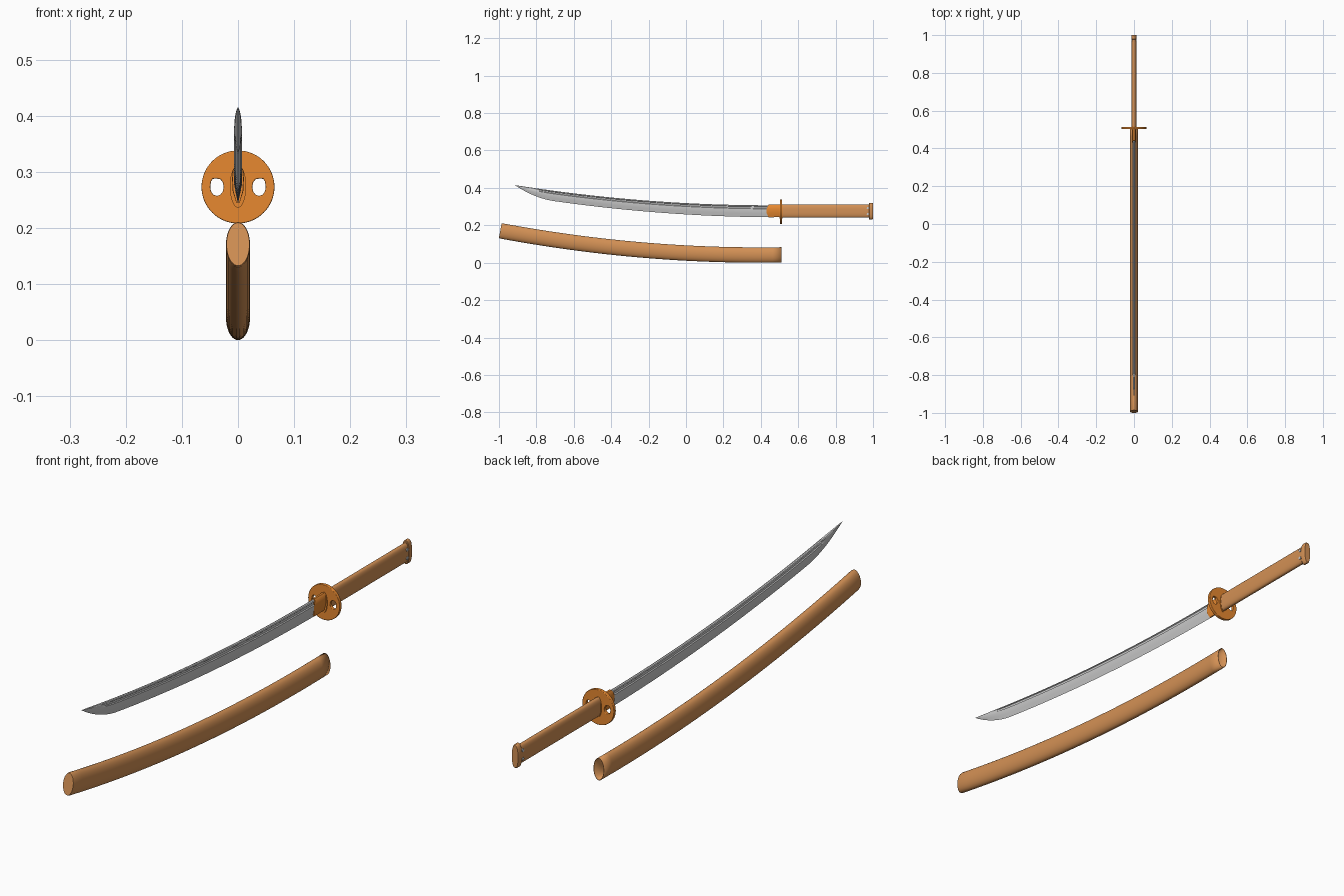
import bpy, bmesh, math
from mathutils import Vector

if "Cube" in bpy.data.objects:
    bpy.data.objects.remove(bpy.data.objects["Cube"])

ZC = 0.276          # height of the grip axis


def material(name, rgb):
    m = bpy.data.materials.new(name)
    m.diffuse_color = (*rgb, 1)
    m.use_nodes = True
    m.node_tree.nodes["Principled BSDF"].inputs["Base Color"].default_value = m.diffuse_color
    return m


WOOD = material("wood", (0.65, 0.28, 0.09))
ORANGE = material("orange_metal", (0.80, 0.25, 0.03))


def finish(ob, mat, angle=35):
    if mat:
        ob.data.materials.append(mat)
    bpy.ops.object.select_all(action='DESELECT')
    ob.select_set(True)
    bpy.context.view_layer.objects.active = ob
    bpy.ops.object.shade_smooth_by_angle(angle=math.radians(angle))
    return ob


def loft(name, rings, mat=None, cap_first=True, cap_last=True, angle=35):
    """Skin a list of equal-length closed rings."""
    bm = bmesh.new()
    vs = [[bm.verts.new(p) for p in r] for r in rings]
    n = len(rings[0])
    for a, b in zip(vs, vs[1:]):
        for i in range(n):
            j = (i + 1) % n
            bm.faces.new((a[i], a[j], b[j], b[i]))
    if cap_first:
        bm.faces.new(vs[0])
    if cap_last:
        bm.faces.new(vs[-1])
    bmesh.ops.recalc_face_normals(bm, faces=bm.faces)
    me = bpy.data.meshes.new(name)
    bm.to_mesh(me)
    bm.free()
    ob = bpy.data.objects.new(name, me)
    bpy.context.collection.objects.link(ob)
    return finish(ob, mat, angle)


def oval(rx, rz, power=2.0, n=40):
    pts = []
    for i in range(n):
        c, s = math.cos(math.tau * i / n), math.sin(math.tau * i / n)
        e = 2 / power
        pts.append((math.copysign(abs(c) ** e, c) * rx, math.copysign(abs(s) ** e, s) * rz))
    return pts


def oval_part(name, profile, mat, power=2.0, zc=ZC):
    """profile: (y, half width, half height) along the grip axis."""
    return loft(name, [[(x, y, zc + z) for x, z in oval(rx, rz, power)]
                       for y, rx, rz in profile], mat)


# Scabbard: curved oval tube, closed at the far end, open at the mouth
def sheath_ring(y, scale=1.0):
    slope = 2 * 0.067 * (y - 0.40)
    c = Vector((0, y, 0.041 + 0.067 * (y - 0.40) ** 2))
    up = Vector((0, -slope, 1)).normalized()
    return [c + Vector((x, 0, 0)) + up * z for x, z in oval(0.0215 * scale, 0.041 * scale)]


N = 32
ys = [-0.987 + (0.51 + 0.987) * i / N for i in range(N + 1)]
scabbard = loft("scabbard", [sheath_ring(-0.993, 0.95)] + [sheath_ring(y) for y in ys],
                WOOD, cap_last=False)
wall = scabbard.modifiers.new("wall", 'SOLIDIFY')
wall.thickness = 0.002
wall.offset = -1


# Blade: ridged section with a groove below the spine, sweeping up to the tip
def blade_ring(y):
    spine = 0.307 + 0.058 * (y - 0.45) ** 2
    h = 0.064 - 0.009 * (0.45 - y) / 1.15
    if y < -0.70:
        t = (-0.70 - y) / 0.215
        h = 0.055 * (1 - t * t)
    k = min(1, h / 0.05) ** 0.6
    g = min(1, max(0, (y + 0.80) / 0.03))
    groove = 0.0066 - 0.0030 * g
    half = [(0.3, 0.0042), (0.56, 0.0072), (0.70, 0.0070), (0.74, groove),
            (0.87, groove), (0.91, 0.0064), (0.97, 0.0045)]
    ring = [(0, 0)] + [(u, x) for u, x in half] + [(1, 0)] + [(u, -x) for u, x in reversed(half)]
    return [(x * k, y, spine - h * (1 - u)) for u, x in ring]


by = [0.47 - 1.17 * i / 28 for i in range(29)]
by += [-0.70 - 0.2148 * i / 16 for i in range(1, 17)]
loft("blade", [blade_ring(y) for y in by], angle=28)


# Blade collar: wedge section with rounded back and slightly bowed front
def collar_ring(y, bow, s=1.0):
    half = [(-0.031, 0.003), (-0.010, 0.0095), (0.012, 0.0105), (0.028, 0.009), (0.034, 0.004)]
    pts = [(x, z) for z, x in half] + [(-x, z) for z, x in reversed(half)]
    return [(x * s, y + bow * (z / 0.034) ** 2, ZC + z) for x, z in pts]


loft("blade_collar", [collar_ring(0.43, 0.012, 0.93), collar_ring(0.436, 0.010),
                      collar_ring(0.502, 0)], ORANGE)

# Guard: round plate with two openings
cu = bpy.data.curves.new("guard_outline", 'CURVE')
cu.dimensions = '2D'
cu.fill_mode = 'BOTH'
cu.extrude = 0.004
cu.bevel_depth = 0.002
cu.bevel_resolution = 2
cu.offset = -0.002


def outline(pts):
    s = cu.splines.new('POLY')
    s.points.add(len(pts) - 1)
    for p, (x, y) in zip(s.points, pts):
        p.co = (x, y, 0, 1)
    s.use_cyclic_u = True


outline([(0.065 * math.cos(math.tau * i / 64), 0.065 * math.sin(math.tau * i / 64))
         for i in range(64)])
hole = [(0.027, -0.008), (0.031, -0.0135), (0.037, -0.016), (0.044, -0.014), (0.048, -0.008),
        (0.0495, 0), (0.048, 0.010), (0.045, 0.0145), (0.038, 0.015), (0.031, 0.0135),
        (0.027, 0.008), (0.0255, 0)]
for side in (1, -1):
    outline([(side * x, y) for x, y in hole])
tmp = bpy.data.objects.new("guard_curve", cu)
bpy.context.collection.objects.link(tmp)
me = bpy.data.meshes.new_from_object(tmp.evaluated_get(bpy.context.evaluated_depsgraph_get()))
bpy.data.objects.remove(tmp)
guard = bpy.data.objects.new("guard", me)
bpy.context.collection.objects.link(guard)
guard.rotation_euler = (math.pi / 2, 0, 0)
guard.location = (0, 0.508, 0.273)
me.materials.clear()
finish(guard, ORANGE)

# Oval washers either side of the guard
for name, y0 in (("front_washer", 0.499), ("back_washer", 0.513)):
    oval_part(name, [(y0, 0.0145, 0.038), (y0 + 0.004, 0.0145, 0.038)], ORANGE, zc=0.274)

# Grip and pommel
oval_part("grip", [(0.515, 0.0125, 0.035), (0.982, 0.0125, 0.035)], WOOD, 2.6)
oval_part("pommel", [(0.978, 0.013, 0.042), (0.980, 0.0145, 0.044), (0.996, 0.0145, 0.044),
                     (1.0, 0.0125, 0.041)], WOOD, 2.4)

# Small grey studs on both sides at the pommel
for side, tag in ((1, "right"), (-1, "left")):
    for dz, lev in ((0.016, "upper"), (-0.016, "lower")):
        loft(f"{tag}_{lev}_stud",
             [[(side * x, 0.972 + a * 0.006, ZC + dz + b * 0.006) for a, b in oval(1, 1, n=12)]
              for x in (0.009, 0.0145)])
